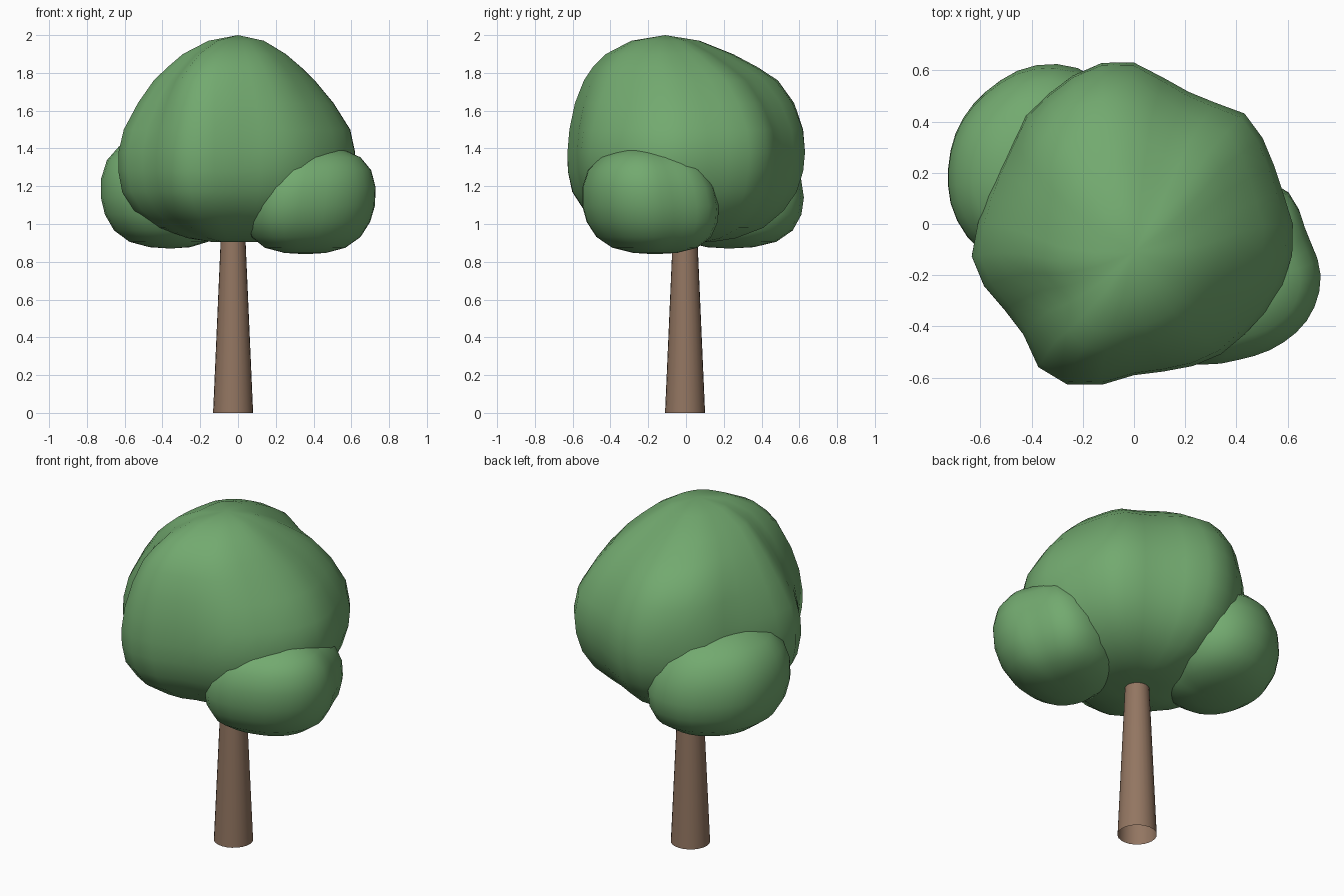
import bpy, bmesh
from math import cos, sin, pi

if "Cube" in bpy.data.objects:
    bpy.data.objects.remove(bpy.data.objects["Cube"])


def material(name, rgb):
    m = bpy.data.materials.new(name)
    m.diffuse_color = (*rgb, 1)
    m.use_nodes = True
    m.node_tree.nodes["Principled BSDF"].inputs["Base Color"].default_value = m.diffuse_color
    return m


LEAF = material("leaf_green", (0.17, 0.40, 0.16))
BARK = material("bark_brown", (0.29, 0.18, 0.12))


def finish(bm, name, mat):
    bmesh.ops.recalc_face_normals(bm, faces=bm.faces)
    mesh = bpy.data.meshes.new(name)
    bm.to_mesh(mesh)
    bm.free()
    for p in mesh.polygons:
        p.use_smooth = True
    mesh.materials.append(mat)
    ob = bpy.data.objects.new(name, mesh)
    bpy.context.collection.objects.link(ob)
    return ob


def spline(values, t):
    """Closed Catmull-Rom through evenly spaced values, t in 0..1."""
    n = len(values)
    i = int(t * n)
    u = t * n - i
    a, b, c, d = (values[(i + k) % n] for k in (-1, 0, 1, 2))
    return b + 0.5 * u * (c - a + u * (2 * a - 5 * b + 4 * c - d + u * (3 * (b - c) + d - a)))


def blob(name, centre, outline, rings, swell=lambda t, z: 1.0, sides=32):
    """Lumpy closed form: plan outline radii scaled by rings of (scale, z, dx, dy)."""
    bm = bmesh.new()
    loops = []
    for f, z, dx, dy in rings:
        cx, cy = centre[0] + dx, centre[1] + dy
        if f == 0:
            loops.append([bm.verts.new((cx, cy, z))] * sides)
            continue
        loop = []
        for i in range(sides):
            t = i / sides
            a = 2 * pi * t
            r = f * spline(outline, t) * swell(t, z)
            loop.append(bm.verts.new((cx + r * cos(a), cy + r * sin(a), z)))
        loops.append(loop)
    for lo, hi in zip(loops, loops[1:]):
        for i in range(sides):
            j = (i + 1) % sides
            bm.faces.new(list(dict.fromkeys((lo[i], lo[j], hi[j], hi[i]))))
    return finish(bm, name, LEAF)


def ramp(x, a, b):
    return max(0.0, min(1.0, (x - a) / (b - a)))


# Trunk: open tapered tube running up into the crown
bm = bmesh.new()
bmesh.ops.create_cone(bm, cap_ends=False, segments=24, radius1=0.106, radius2=0.062, depth=1.0)
bmesh.ops.translate(bm, verts=bm.verts, vec=(-0.026, -0.005, 0.5))
finish(bm, "trunk", BARK)

# Main crown
crown_outline = [0.62, 0.59, 0.60, 0.61, 0.56, 0.57, 0.63, 0.64, 0.61, 0.60, 0.57, 0.58,
                 0.61, 0.65, 0.61, 0.61, 0.685, 0.655, 0.59, 0.59, 0.61, 0.61, 0.62, 0.63]
crown_rings = [(0, 0.91, 0, 0), (0.22, 0.905, 0, 0), (0.42, 0.925, 0, 0), (0.65, 0.98, 0, 0),
               (0.82, 1.07, 0, 0), (0.93, 1.17, 0, 0), (0.985, 1.28, 0, 0), (1, 1.38, 0, 0),
               (0.975, 1.5, 0, 0), (0.89, 1.64, -0.01, -0.01), (0.77, 1.76, -0.02, -0.03),
               (0.65, 1.83, -0.02, -0.06), (0.5, 1.90, -0.02, -0.09),
               (0.27, 1.97, -0.01, -0.11), (0, 2.0, 0, -0.11)]
# Shoulders and hollows of the upper crown, every 30 degrees from +x
shoulders = [-0.12, -0.09, -0.04, 0.04, 0.11, 0.0, -0.12, -0.14, 0.0, 0.08, 0.0, -0.10]


def crown_swell(t, z):
    top = spline(shoulders, t) * ramp(z, 1.45, 1.8)
    low = 0.06 * max(0, cos(2 * pi * t - 1.15 * pi)) * ramp(1.35, z, z + 0.25) * ramp(z, 0.95, 1.05)
    return 1 + top + low


blob("main_crown", (0, 0), crown_outline, crown_rings, crown_swell)


def side_rings(z0, z1, lean):
    """Rounded stack leaning outward toward its top."""
    prof = [(0, 0), (0.32, 0.012), (0.62, 0.06), (0.84, 0.16), (0.96, 0.30), (1, 0.45),
            (0.97, 0.62), (0.86, 0.78), (0.66, 0.90), (0.35, 0.975), (0, 1)]
    return [(f, z0 + (z1 - z0) * t, lean[0] * (t - 0.45), lean[1] * (t - 0.45)) for f, t in prof]


# Side clumps: right front and left back
blob("right_clump", (0.395, -0.19),
     [0.33, 0.32, 0.38, 0.36, 0.34, 0.33, 0.35, 0.39, 0.40, 0.34, 0.325, 0.33],
     side_rings(0.84, 1.41, (0.08, -0.06)))
blob("left_clump", (-0.38, 0.22),
     [0.31, 0.37, 0.42, 0.40, 0.36, 0.345, 0.345, 0.37, 0.39, 0.37, 0.34, 0.32],
     side_rings(0.87, 1.47, (-0.05, -0.02)))
